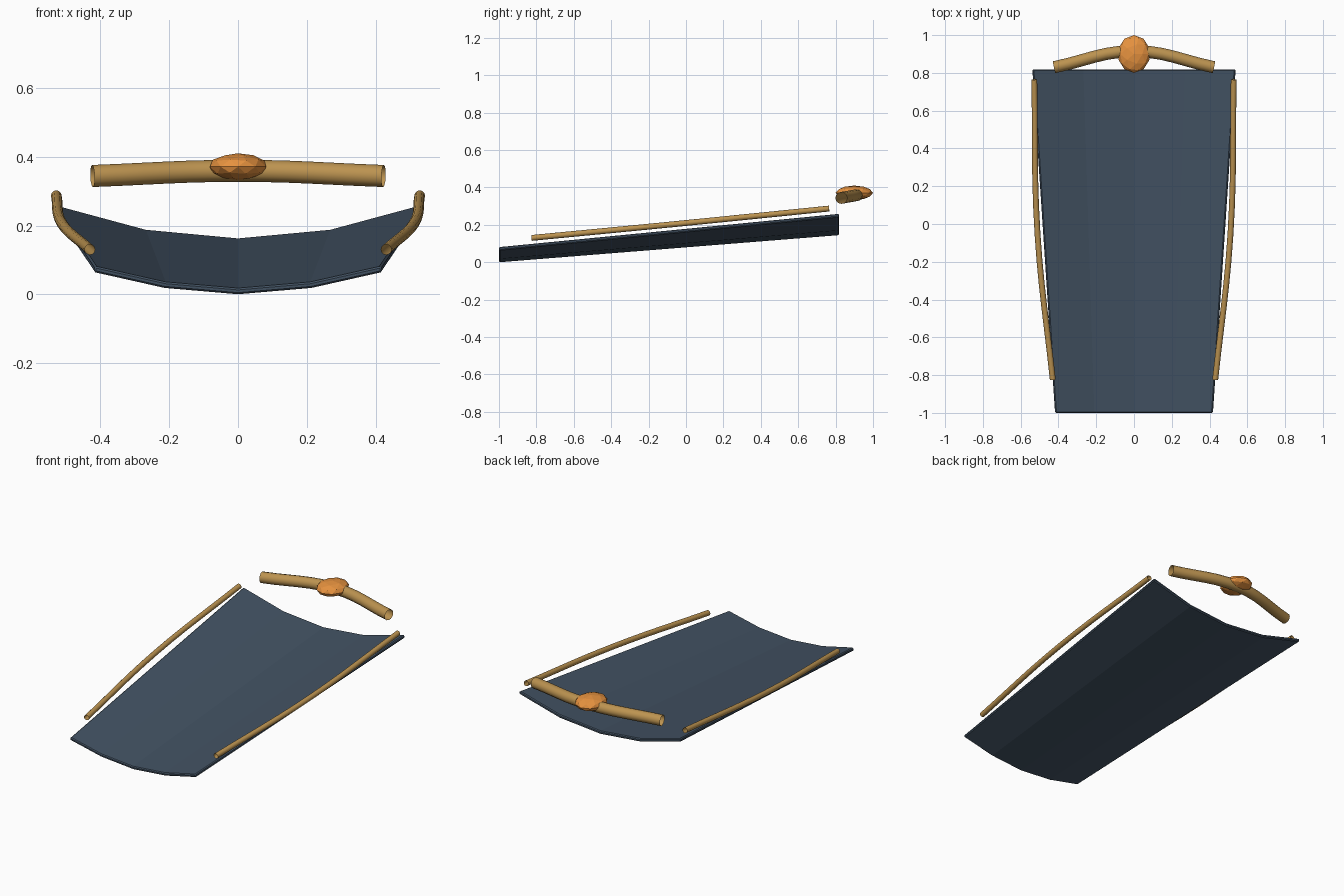
import bpy, bmesh

if "Cube" in bpy.data.objects:
    bpy.data.objects.remove(bpy.data.objects["Cube"])


def material(name, color):
    m = bpy.data.materials.new(name)
    m.diffuse_color = (*color, 1)
    m.use_nodes = True
    m.node_tree.nodes["Principled BSDF"].inputs["Base Color"].default_value = m.diffuse_color
    return m


navy = material("navy", (0.055, 0.085, 0.125))
brass = material("brass", (0.50, 0.29, 0.08))
amber = material("amber", (0.80, 0.29, 0.05))


def to_mesh(ob):
    bpy.ops.object.select_all(action='DESELECT')
    ob.select_set(True)
    bpy.context.view_layer.objects.active = ob
    bpy.ops.object.convert(target='MESH')


def tube(name, points, radius):
    """Open-ended round tube through a few smooth path points."""
    cu = bpy.data.curves.new(name, 'CURVE')
    cu.dimensions = '3D'
    cu.bevel_depth = radius
    cu.bevel_resolution = 4
    cu.resolution_u = 6
    sp = cu.splines.new('BEZIER')
    sp.bezier_points.add(len(points) - 1)
    for bp, p in zip(sp.bezier_points, points):
        bp.co = p
        bp.handle_left_type = bp.handle_right_type = 'AUTO'
    cu.materials.append(brass)
    ob = bpy.data.objects.new(name, cu)
    bpy.context.collection.objects.link(ob)
    to_mesh(ob)
    return ob


# Curved panel: faceted arc, wider and higher at the back
def section(y, xs, zs):
    return [(x, y, z) for x, z in zip(xs, zs)]


front = section(-1.0, (-0.415, -0.21, 0, 0.21, 0.415), (0.082, 0.036, 0.018, 0.036, 0.082))
back = section(0.818, (-0.535, -0.268, 0, 0.268, 0.535), (0.26, 0.188, 0.163, 0.188, 0.26))
bm = bmesh.new()
rows = [[bm.verts.new(p) for p in row] for row in (front, back)]
for i in range(4):
    bm.faces.new((rows[0][i], rows[0][i + 1], rows[1][i + 1], rows[1][i]))
me = bpy.data.meshes.new("panel")
bm.to_mesh(me)
bm.free()
me.materials.append(navy)
panel = bpy.data.objects.new("panel", me)
bpy.context.collection.objects.link(panel)
sol = panel.modifiers.new("thickness", 'SOLIDIFY')
sol.thickness = 0.018
sol.offset = -1
bev = panel.modifiers.new("edge", 'BEVEL')
bev.width = 0.005
bev.segments = 1

# Side rails, mirrored left and right
for side, label in ((-1, "left"), (1, "right")):
    tube(label + "_rail", [(side * 0.43, -0.825, 0.13),
                           (side * 0.511, -0.05, 0.205),
                           (side * 0.528, 0.765, 0.287)], 0.0155)

# Bowed crossbar behind the panel
tube("crossbar", [(-0.423, 0.83, 0.344), (0, 0.915, 0.359), (0.423, 0.83, 0.344)], 0.032)

# Faceted gem at the middle of the crossbar
bpy.ops.mesh.primitive_ico_sphere_add(subdivisions=2, radius=1, location=(0, 0.9, 0.371))
gem = bpy.context.object
gem.name = "gem"
gem.scale = (0.086, 0.1, 0.039)
gem.data.materials.append(amber)
